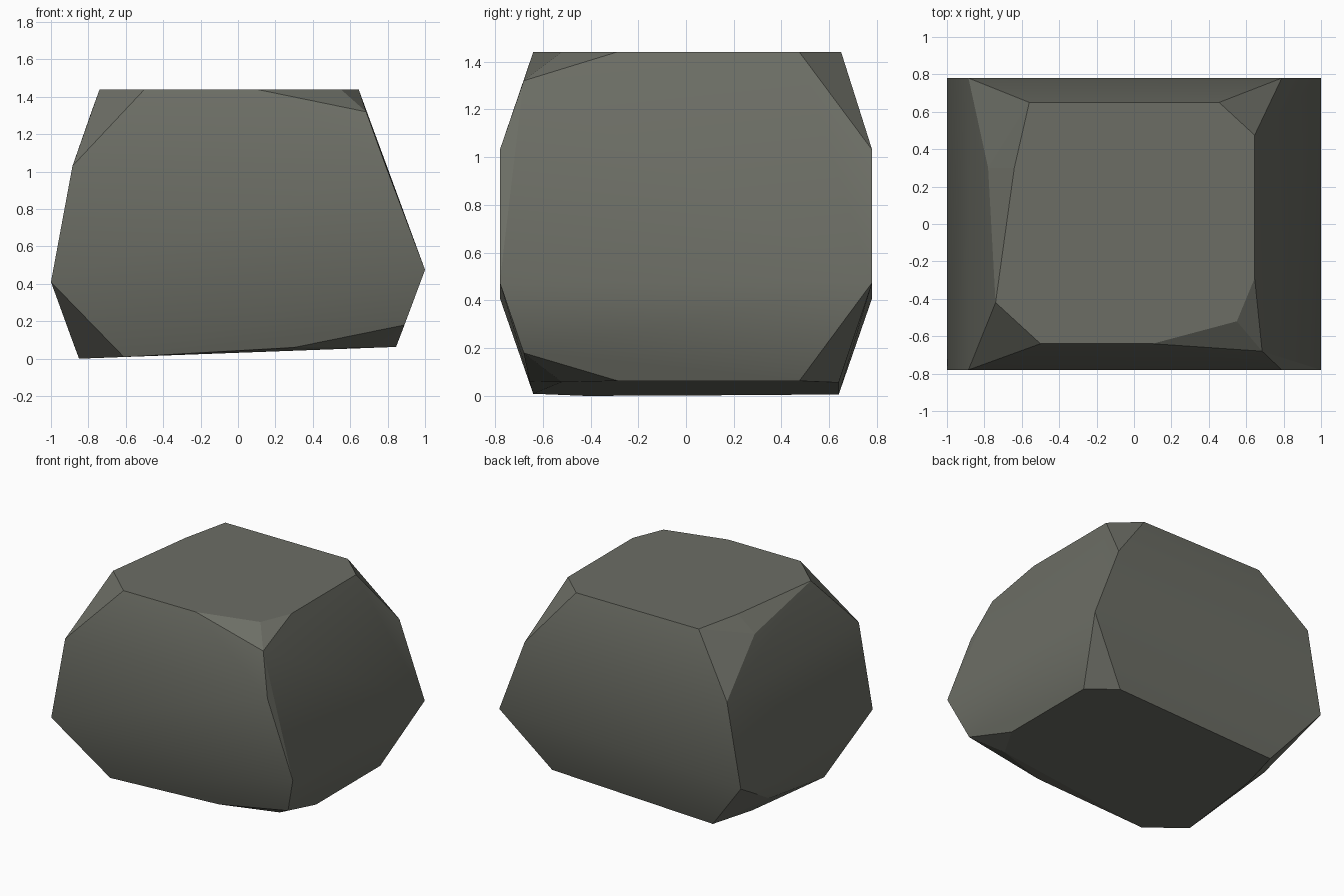
import bpy, bmesh, math

if "Cube" in bpy.data.objects:
    bpy.data.objects.remove(bpy.data.objects["Cube"])

# Key points of the faceted boulder, grouped by height
TOP, TILT = 1.44, 0.037
shoulder = [(x, s * 0.78, z) for s in (-1, 1)
            for x, z in ((-0.885, 1.03), (0.79, 1.03), (-1.0, 0.41), (1.0, 0.475))]

# Flat top outline
top = [(x, y, TOP) for x, y in (
    (-0.56, 0.65), (0.455, 0.65), (0.645, 0.475), (0.645, -0.29), (0.55, -0.52),
    (0.10, -0.64), (-0.50, -0.64), (-0.74, -0.42), (-0.64, 0.30))]

# Underside outline, rising gently to the right
bottom = [(x, y, TILT * (x + 0.85)) for x, y in (
    (-0.67, 0.64), (0.66, 0.64), (0.845, 0.475), (0.845, -0.285), (0.71, -0.52),
    (-0.61, -0.64), (-0.85, -0.42), (-0.76, 0.30))]

# Chipped corners
chips = [(0.685, -0.68, 1.32), (-0.78, 0.30, 1.33), (0.89, -0.68, 0.18),
         (0.30, -0.655, 0.06), (-0.898, 0.30, 0.13)]

# Wrap the points in a hull and merge flat areas
bm = bmesh.new()
for p in shoulder + top + bottom + chips:
    bm.verts.new(p)
bmesh.ops.convex_hull(bm, input=bm.verts[:])
loose = [v for v in bm.verts if not v.link_faces]
bmesh.ops.delete(bm, geom=loose, context='VERTS')
bmesh.ops.dissolve_limit(bm, angle_limit=math.radians(2.5),
                         verts=bm.verts[:], edges=bm.edges[:])
bmesh.ops.recalc_face_normals(bm, faces=bm.faces[:])

# Sides roll smoothly over the level shoulder edges; all other edges stay crisp
for f in bm.faces:
    f.smooth = True
for e in bm.edges:
    a, b = (v.co for v in e.verts)
    e.smooth = abs(a.y) > 0.77 and abs(b.y) > 0.77 and abs(a.z - b.z) < 0.1

mesh = bpy.data.meshes.new("boulder")
bm.to_mesh(mesh)
bm.free()
boulder = bpy.data.objects.new("boulder", mesh)
bpy.context.collection.objects.link(boulder)

stone = bpy.data.materials.new("grey stone")
stone.diffuse_color = (0.15, 0.155, 0.13, 1)
stone.use_nodes = True
stone.node_tree.nodes["Principled BSDF"].inputs["Base Color"].default_value = stone.diffuse_color
mesh.materials.append(stone)
